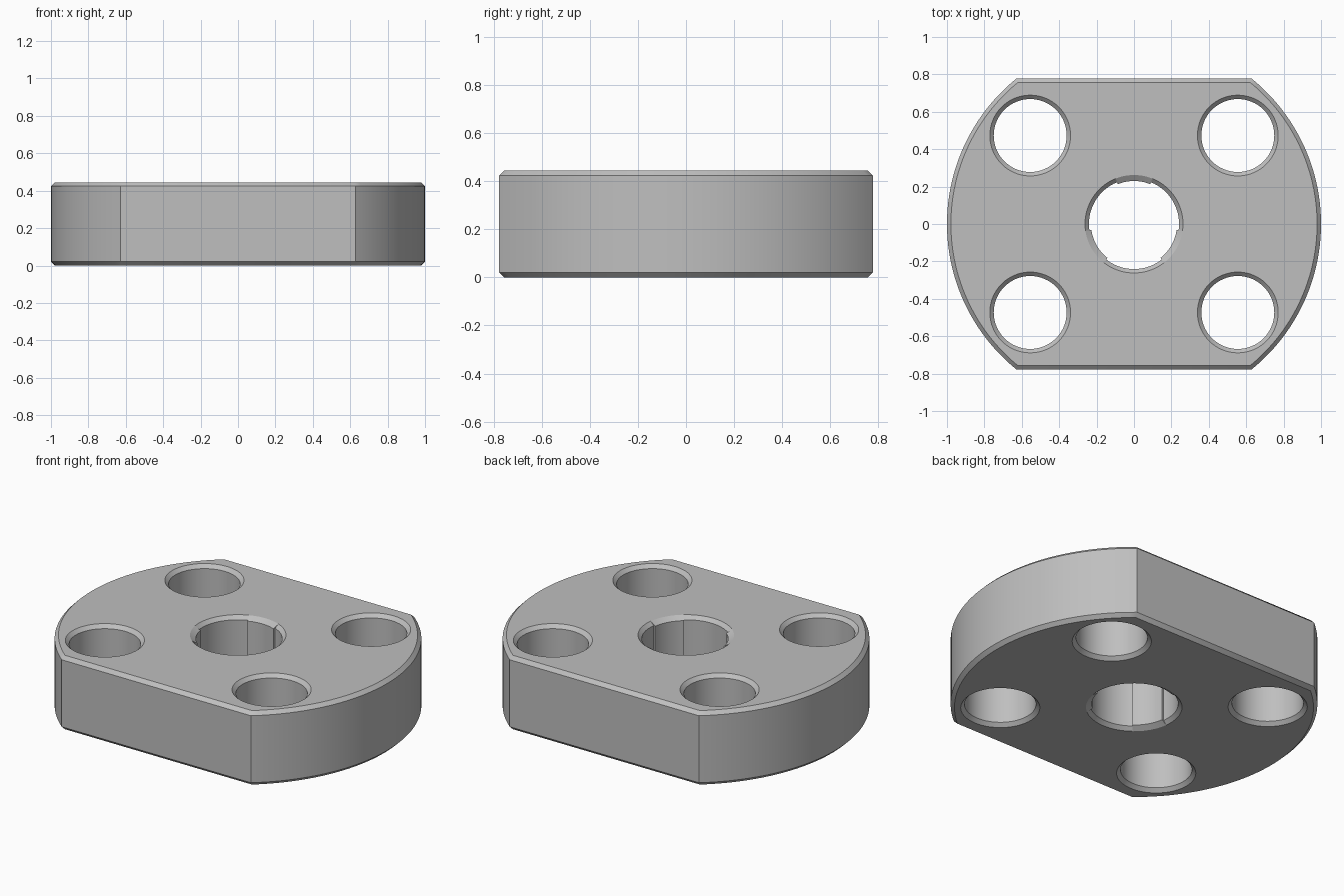
import bpy, bmesh
from math import sin, cos, pi, radians, asin

default = bpy.data.objects.get("Cube")
if default:
    bpy.data.objects.remove(default, do_unlink=True)

HEIGHT, BEVEL, FLAT = 0.445, 0.021, 0.777


def outline(inset):
    """Disc cut by a flat at the front and at the back."""
    r, flat, n = 1 - inset, FLAT - inset, 48
    a = asin(flat / r)
    arc = [-a + 2 * a * i / n for i in range(n + 1)]
    side = [(r * cos(t), r * sin(t)) for t in arc]
    return side + [(-x, -y) for x, y in side]


def circle(cx, cy, r, n=64):
    return [(cx + r * cos(2 * pi * i / n), cy + r * sin(2 * pi * i / n)) for i in range(n)]


def padded_bore(r, pad_r):
    """Round bore with three shallow pads, 120 degrees apart."""
    pts = []
    for k in range(3):
        centre = 90 + 120 * k
        for radius, start, span, n in ((pad_r, -22, 44, 10), (r, 22, 76, 18)):
            for i in range(n + 1):
                t = radians(centre + start + span * i / n)
                pts.append((radius * cos(t), radius * sin(t)))
    return pts


bm = bmesh.new()
bottom_edges, top_edges = [], []


def wall(loops):
    """Skin a stack of (points, z) loops and remember its end edges."""
    rings = [[bm.verts.new((x, y, z)) for x, y in pts] for pts, z in loops]
    n = len(rings[0])
    for low, high in zip(rings, rings[1:]):
        for i in range(n):
            j = (i + 1) % n
            bm.faces.new((low[i], low[j], high[j], high[i]))
    for ring, store in ((rings[0], bottom_edges), (rings[-1], top_edges)):
        store += [bm.edges.get((ring[i], ring[(i + 1) % n])) for i in range(n)]


def bevelled_wall(end, middle):
    wall([(end, 0), (middle, BEVEL), (middle, HEIGHT - BEVEL), (end, HEIGHT)])


# Outer rim
bevelled_wall(outline(BEVEL), outline(0))

# Four countersunk bolt holes
for sx in (-1, 1):
    for sy in (-1, 1):
        cx, cy = sx * 0.555, sy * 0.473
        bevelled_wall(circle(cx, cy, 0.216), circle(cx, cy, 0.195))

# Central bore
bevelled_wall(padded_bore(0.262, 0.2619), padded_bore(0.241, 0.23))

# Top and bottom faces around the holes
for edges in (bottom_edges, top_edges):
    bmesh.ops.triangle_fill(bm, edges=edges, use_beauty=True)
bmesh.ops.recalc_face_normals(bm, faces=bm.faces)

mesh = bpy.data.meshes.new("flange_plate")
bm.to_mesh(mesh)
bm.free()
plate = bpy.data.objects.new("flange_plate", mesh)
bpy.context.collection.objects.link(plate)

# Plain grey finish
grey = bpy.data.materials.new("grey_metal")
grey.use_nodes = True
colour = (0.52, 0.52, 0.52, 1)
grey.diffuse_color = colour
grey.node_tree.nodes["Principled BSDF"].inputs["Base Color"].default_value = colour
mesh.materials.append(grey)

bpy.ops.object.select_all(action="DESELECT")
plate.select_set(True)
bpy.context.view_layer.objects.active = plate
bpy.ops.object.shade_smooth_by_angle(angle=radians(30))
